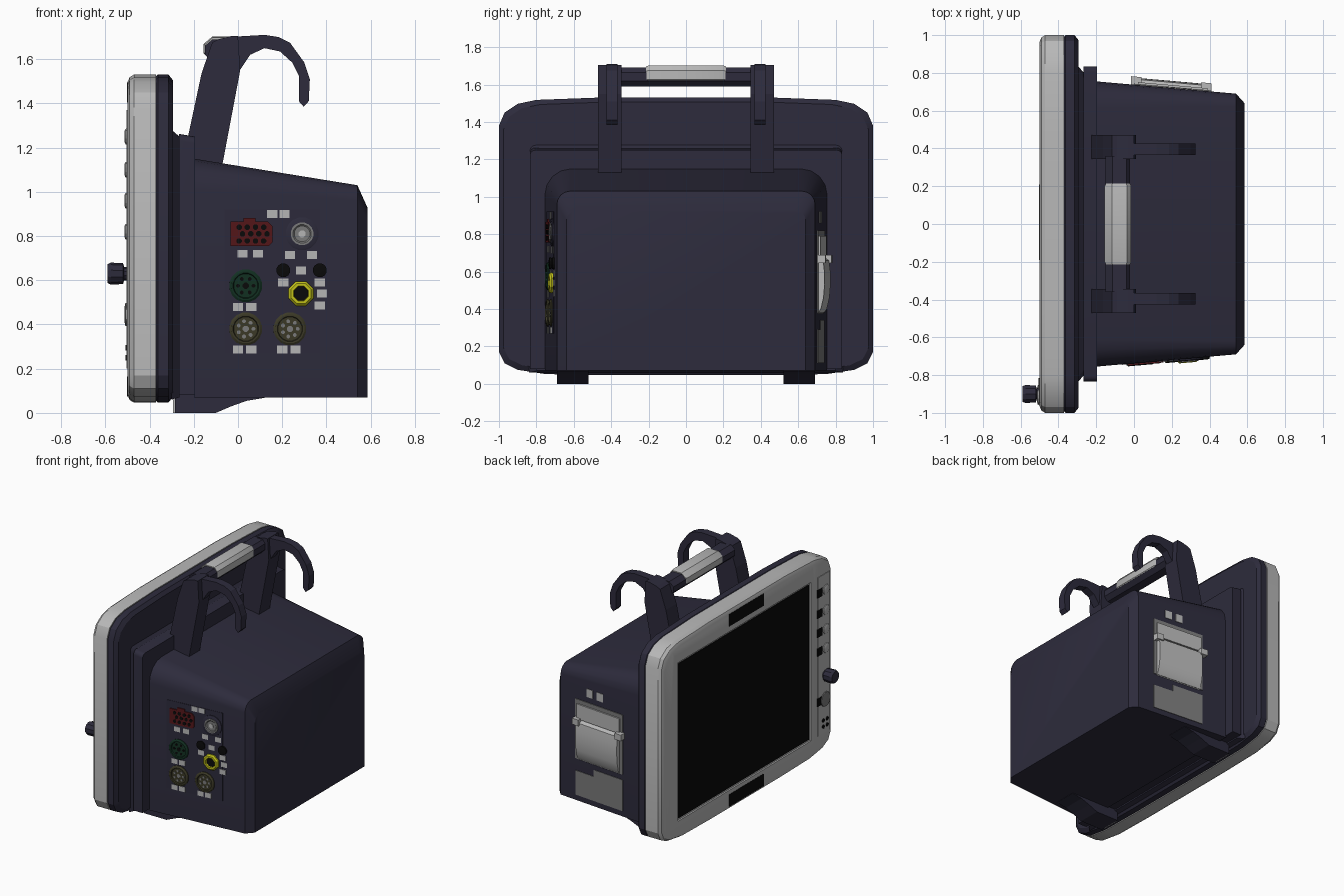
import bpy, bmesh, math

if "Cube" in bpy.data.objects:
    bpy.data.objects.remove(bpy.data.objects["Cube"])

def mat(name, r, g, b):
    m = bpy.data.materials.new(name)
    m.diffuse_color = (r, g, b, 1)
    m.use_nodes = True
    m.node_tree.nodes["Principled BSDF"].inputs["Base Color"].default_value = m.diffuse_color
    return m

NAVY = mat("navy", .026, .024, .045)
GREY = mat("light_grey", .48, .48, .48)
MID = mat("mid_grey", .2, .2, .2)
BLACK = mat("black", .003, .003, .003)
RED = mat("dark_red", .09, .008, .01)
GREEN = mat("dark_green", .006, .03, .016)
YELLOW = mat("yellow", .55, .55, .01)
OLIVE = mat("olive", .045, .042, .02)

def finish(name, bm, m, side=0, smooth=True):
    """Make an object; side=+1/-1 lays (x, outward, z) geometry on the sloped case side."""
    if side:
        for v in bm.verts:
            v.co.y = side * (.737 - .0878 * v.co.x + v.co.y)
    bmesh.ops.recalc_face_normals(bm, faces=bm.faces)
    me = bpy.data.meshes.new(name)
    bm.to_mesh(me)
    bm.free()
    ob = bpy.data.objects.new(name, me)
    bpy.context.collection.objects.link(ob)
    me.materials.append(m)
    if smooth:
        bpy.ops.object.select_all(action='DESELECT')
        ob.select_set(True)
        bpy.context.view_layer.objects.active = ob
        bpy.ops.object.shade_smooth_by_angle(angle=math.radians(25))
    return ob

def loft(bm, rings):
    vs = [[bm.verts.new(p) for p in r] for r in rings]
    n = len(vs[0])
    for a, b in zip(vs, vs[1:]):
        for i in range(n):
            bm.faces.new((a[i], a[(i + 1) % n], b[(i + 1) % n], b[i]))
    bm.faces.new(vs[0])
    bm.faces.new(vs[-1])

def box(bm, x0, x1, y0, y1, z0, z1):
    loft(bm, [[(x0, y, z0), (x1, y, z0), (x1, y, z1), (x0, y, z1)] for y in (y0, y1)])

def prism(bm, prof, y0, y1):
    loft(bm, [[(x, y, z) for x, z in prof] for y in (y0, y1)])

def lathe(bm, c, prof, n=16, axis='y'):
    """Rings of (radius, height along axis) about centre c."""
    rings = []
    for r, h in prof:
        ring = []
        for i in range(n):
            t = 2 * math.pi * (i + .5) / n
            a, b = r * math.cos(t), r * math.sin(t)
            ring.append((c[0] + a, c[1] + h, c[2] + b) if axis == 'y' else (c[0] + h, c[1] + a, c[2] + b))
        rings.append(ring)
    loft(bm, rings)

def boxes(name, m, items, side=0):
    bm = bmesh.new()
    for b in items:
        box(bm, *b)
    return finish(name, bm, m, side, False)

# Monitor shell: bowed rounded outline, lofted through its depth
HALF = [(.45, 1.531), (.8, 1.518), (.9, 1.497), (.97, 1.45), (1, 1.38),
        (1, .17), (.97, .11), (.9, .075), (.75, .052), (.4, .046)]
OUT = HALF + [(-y, z) for y, z in reversed(HALF)]

def outline(x, d=0):
    return [(x, y * (1 - d), .79 + (z - .79) * (1 - d / .74)) for y, z in OUT]

bm = bmesh.new()
loft(bm, [outline(-.37), outline(-.47), outline(-.49, .012), outline(-.5, .035)])
bezel = finish("front_bezel", bm, GREY)
bm = bmesh.new()
box(bm, -.6, -.488, -.745, .805, .195, 1.365)
cutter = finish("screen_cutter", bm, GREY, smooth=False)
mod = bezel.modifiers.new("screen_opening", 'BOOLEAN')
mod.operation, mod.object = 'DIFFERENCE', cutter
bpy.context.view_layer.objects.active = bezel
bpy.ops.object.modifier_apply(modifier=mod.name)
bpy.data.objects.remove(cutter)

bm = bmesh.new()
loft(bm, [outline(-.371, .008), outline(-.362), outline(-.315), outline(-.295, .025)])
finish("rear_shell", bm, NAVY)
boxes("screen", BLACK, [(-.495, -.48, -.73, .79, .21, 1.35)])
boxes("bezel_slots", BLACK, [(-.502, -.49, -.19, .21, z, z + .09) for z in (.075, 1.405)])

# Control strip on the right of the screen
boxes("control_strip", GREY, [(-.504, -.49, -.96, -.82, .2, 1.37)])
boxes("key_icons", BLACK, [(-.506, -.49, -.87, -.815, z - .03, z + .03) for z in (1.25, 1.1, .96, .82, .45)])
bm = bmesh.new()
for z in (1.25, 1.1, .96, .82):
    lathe(bm, (-.5, -.915, z), [(.038, 0), (.036, -.009), (.024, -.014)], 12, 'x')
finish("round_keys", bm, GREY)
bm = bmesh.new()
lathe(bm, (-.5, -.905, .445), [(.055, 0), (.052, -.01), (.036, -.013)], 16, 'x')
finish("power_key", bm, MID)
bm = bmesh.new()
for y in (-.925, -.88):
    for z in (.25, .295):
        lathe(bm, (-.5, y, z), [(.014, 0), (.014, -.009)], 8, 'x')
finish("status_lamps", bm, BLACK)
bm = bmesh.new()
lathe(bm, (-.47, -.9, .63), [(.03, 0), (.03, -.045), (.047, -.05), (.05, -.105), (.043, -.12)], 10, 'x')
finish("selector_knob", bm, NAVY)

# Stepped mounting frame between the monitor and the case
def rounded(x, hw, top, bot, r, n=4):
    arc = [(hw - r + r * math.cos(t), top - r + r * math.sin(t))
           for t in [math.pi / 2 * i / n for i in range(n + 1)]]
    half = [(hw, bot)] + arc
    return [(x, y, z) for y, z in half] + [(x, -y, z) for y, z in reversed(half)]

bm = bmesh.new()
loft(bm, [rounded(-.3, .84, 1.28, .06, .03), rounded(-.265, .8, 1.25, .07, .03)])
loft(bm, [rounded(-.268, .835, 1.262, .08, .03), rounded(-.195, .835, 1.25, .08, .03)])
finish("mounting_frame", bm, NAVY)

# Tapered main case
bm = bmesh.new()
loft(bm, [rounded(-.2, .755, 1.15, .07, .14), rounded(.54, .69, 1.03, .07, .07),
          rounded(.585, .64, .93, .07, .06)])
finish("main_case", bm, NAVY)

# Feet
FOOT = [(-.285, 0), (-.1, 0), (-.03, .03), (.04, .055), (.12, .068), (.12, .09), (-.285, .09)]
bm = bmesh.new()
for s in (-1, 1):
    prism(bm, FOOT, s * .52, s * .69)
finish("feet", bm, NAVY, smooth=False)
boxes("foot_pads", GREY, [(-.293, -.265, s * .605 - .065, s * .605 + .065, -.0, .06) for s in (-1, 1)])

# Carrying handle: two uprights with hooks, bar and grip
UPRIGHT = [(-.195, 1.1), (-.225, 1.255), (-.165, 1.535), (-.117, 1.675), (-.09, 1.69), (-.03, 1.705),
           (.0, 1.705), (.01, 1.55), (-.075, 1.1)]
HOOK = [(-.05, 1.7), (.12, 1.71), (.185, 1.7), (.235, 1.675), (.3, 1.585), (.325, 1.51), (.32, 1.41),
        (.297, 1.385), (.275, 1.41), (.275, 1.525), (.245, 1.585), (.19, 1.635), (.12, 1.65),
        (.055, 1.62), (.008, 1.55), (-.05, 1.5)]
bm = bmesh.new()
for s in (-1, 1):
    prism(bm, UPRIGHT, s * .345, s * .47)
finish("handle_uprights", bm, NAVY, smooth=False)
bm = bmesh.new()
for s in (-1, 1):
    prism(bm, HOOK, s * .365, s * .425)
finish("hooks", bm, NAVY, smooth=False)
BAR = [(-.12, 1.59), (-.05, 1.59), (-.02, 1.62), (-.02, 1.665), (-.04, 1.69), (-.115, 1.69), (-.15, 1.66), (-.15, 1.62)]
bm = bmesh.new()
prism(bm, BAR, -.36, .36)
finish("handle_bar", bm, NAVY, smooth=False)
bm = bmesh.new()
rings = []
for y, k in ((-.215, .98), (-.2, 1.08), (.2, 1.08), (.215, .98)):
    rings.append([(-.085 + (x + .085) * k, y, 1.645 + (z - 1.645) * k + .008) for x, z in BAR])
loft(bm, rings)
finish("handle_grip", bm, GREY)

# Connector panel on the front (-y) side
boxes("connector_panel", NAVY, [(-.06, .37, -.02, .003, .27, .92)], -1)
LABELS = [(.155, .9), (.21, .9), (.02, .72), (.09, .72), (.235, .715), (.335, .715), (.285, .645),
          (.205, .59), (.37, .59), (.38, .54), (.37, .485), (.0, .48), (.06, .48),
          (.0, .287), (.06, .287), (.2, .287), (.26, .287)]
boxes("connector_labels", GREY, [(x - .023, x + .023, -.01, .005, z - .018, z + .018) for x, z in LABELS], -1)

bm = bmesh.new()
prism(bm, [(-.035, .755), (.14, .755), (.155, .77), (.155, .845), (.135, .865), (.08, .865), (.08, .882),
           (.025, .882), (.025, .865), (-.035, .865)], -.01, .01)
finish("red_socket", bm, RED, -1, False)
bm = bmesh.new()
for z, x0, n in ((.84, .005, 4), (.81, .02, 4), (.778, .005, 4)):
    for i in range(n):
        lathe(bm, (x0 + i * .037, 0, z), [(.013, 0), (.013, .012)], 8)
finish("red_socket_holes", bm, BLACK, -1)

def socket(name, m, x, z, pins):
    bm = bmesh.new()
    lathe(bm, (x, 0, z), [(.075, -.01), (.075, .008), (.066, .014), (.058, .014), (.055, .006)])
    finish(name, bm, m, -1)
    bm = bmesh.new()
    for i in range(pins):
        t = 2 * math.pi * i / pins
        lathe(bm, (x + .035 * math.cos(t), 0, z + .035 * math.sin(t)), [(.009, 0), (.009, .009)], 8)
    lathe(bm, (x, 0, z), [(.015, 0), (.015, .009)], 8)
    finish(name + "_pins", bm, BLACK if m is GREEN else MID, -1)

socket("green_socket", GREEN, .035, .575, 6)
socket("left_olive_socket", OLIVE, .035, .38, 7)
socket("right_olive_socket", OLIVE, .235, .38, 7)

def turned(name, m, x, z, prof, n=16):
    bm = bmesh.new()
    lathe(bm, (x, 0, z), prof, n)
    finish(name, bm, m, -1)

turned("coax_base", NAVY, .29, .81, [(.075, -.01), (.075, .008), (.065, .012)])
turned("coax_ring", MID, .29, .81, [(.052, 0), (.052, .018), (.042, .018), (.036, .013)])
turned("coax_pin", GREY, .29, .81, [(.017, 0), (.017, .018)], 8)
for i, x in enumerate((.205, .37)):
    turned("terminal_%d" % (i + 1), BLACK, x, .645, [(.032, -.01), (.032, .012), (.02, .014)], 12)
turned("yellow_ring", YELLOW, .285, .54, [(.06, -.01), (.06, .012), (.05, .022), (.036, .022), (.034, .006)], 8)
turned("yellow_ring_core", BLACK, .285, .54, [(.034, 0), (.034, .009)], 8)

# Printer on the rear (+y) side
boxes("printer_plate", MID, [(.0, .41, -.01, .006, .38, .82)], 1)
boxes("printer_top_flap", GREY, [(.02, .39, 0, .016, .68, .79)], 1)
ARC = [(0, .375), (.018, .4), (.032, .46), (.038, .53), (.037, .6), (.03, .66), (0, .68)]
bm = bmesh.new()
loft(bm, [[(x, w, z) for w, z in ARC] for x in (.025, .385)])
finish("printer_door", bm, GREY, 1)
boxes("printer_latches", GREY, [(x, x + .055, 0, .044, .645, .69) for x in (-.015, .355)], 1)
boxes("lower_hatch", MID, [(.0, .41, -.01, .004, .11, .29), (.0, .25, -.01, .004, .28, .34)], 1)
boxes("printer_labels", GREY, [(x, x + .055, -.01, .004, .86, .92) for x in (.17, .26)], 1)
